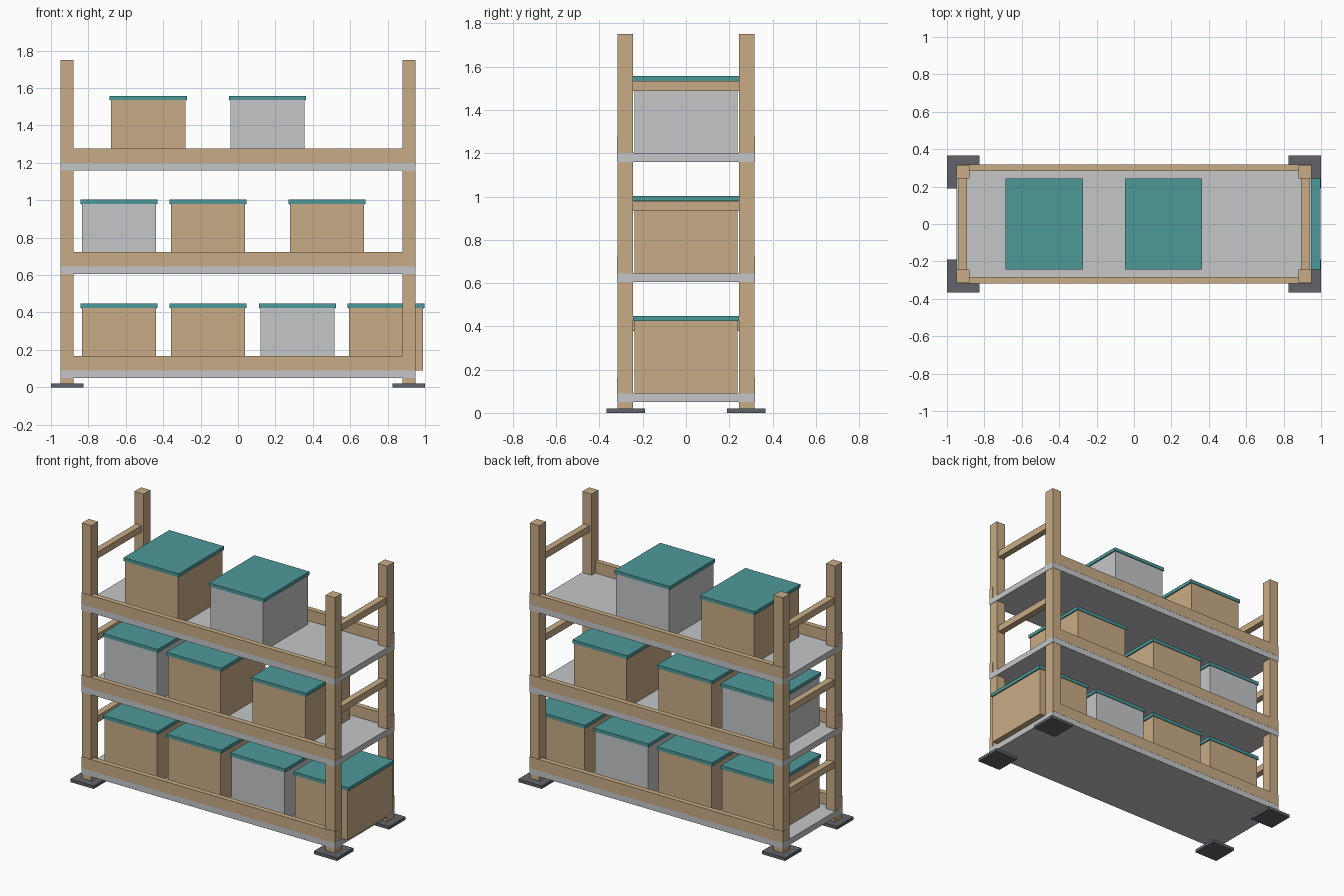
import bpy

old = bpy.data.objects.get("Cube")
if old:
    bpy.data.objects.remove(old, do_unlink=True)


def material(name, r, g, b):
    m = bpy.data.materials.new(name)
    m.use_nodes = True
    m.diffuse_color = (r, g, b, 1)
    m.node_tree.nodes["Principled BSDF"].inputs["Base Color"].default_value = (r, g, b, 1)
    return m


TAN = material("tan", 0.58, 0.413, 0.24)
GREY = material("light_grey", 0.56, 0.565, 0.58)
TEAL = material("teal", 0.076, 0.32, 0.323)
DARK = material("dark_grey", 0.122, 0.127, 0.144)


def block(name, mat, x, y, z):
    """Box filling the (low, high) ranges along each axis."""
    bpy.ops.mesh.primitive_cube_add(size=1, location=[sum(r) / 2 for r in (x, y, z)])
    ob = bpy.context.object
    ob.name = name
    ob.scale = [r[1] - r[0] for r in (x, y, z)]
    bpy.ops.object.transform_apply(location=False, rotation=False, scale=True)
    ob.data.materials.append(mat)
    return ob


def span(sign, a, b):
    """Range mirrored to the given side."""
    return sorted((sign * a, sign * b))


sides_x = {"right": -1, "left": 1}
sides_y = {"front": -1, "back": 1}

# Corner posts on flat feet
for nx, sx in sides_x.items():
    for ny, sy in sides_y.items():
        block(f"{ny}_{nx}_post", TAN, span(sx, 0.879, 0.948), span(sy, 0.244, 0.316), (0.02, 1.75))
        block(f"{ny}_{nx}_foot", DARK, span(sx, 0.825, 1.0), span(sy, 0.19, 0.367), (0, 0.02))

# Storage boxes on each level: (centre, body material)
LOW, STEP, GAP = 0.05, 0.555, 0.477
levels = {
    "lower": [(-0.637, TAN), (-0.16, TAN), (0.317, GREY), (0.792, TAN)],
    "middle": [(-0.637, GREY), (-0.16, TAN), (0.475, TAN)],
    "upper": [(-0.48, TAN), (0.158, GREY)],
}

for i, (level, boxes) in enumerate(levels.items()):
    z = LOW + STEP * i
    top = z + 0.04

    # Shelf panel with a long beam at the front and back
    block(f"{level}_shelf", GREY, (-0.95, 0.95), (-0.318, 0.318), (z, top))
    for ny, sy in sides_y.items():
        block(f"{level}_{ny}_beam", TAN, (-0.95, 0.95), span(sy, 0.284, 0.319), (top, top + 0.077))

    # Cross rails between the end posts
    for nx, sx in sides_x.items():
        block(f"{level}_{nx}_rail", TAN, span(sx, 0.894, 0.937), (-0.25, 0.25), (top + 0.288, top + 0.333))

    # Lidded boxes
    for n, (cx, mat) in enumerate(boxes, 1):
        block(f"{level}_box_{n}", mat, (cx - 0.198, cx + 0.198), (-0.239, 0.239), (top, top + 0.335))
        block(f"{level}_lid_{n}", TEAL, (cx - 0.206, cx + 0.206), (-0.244, 0.244), (top + 0.335, top + 0.358))
